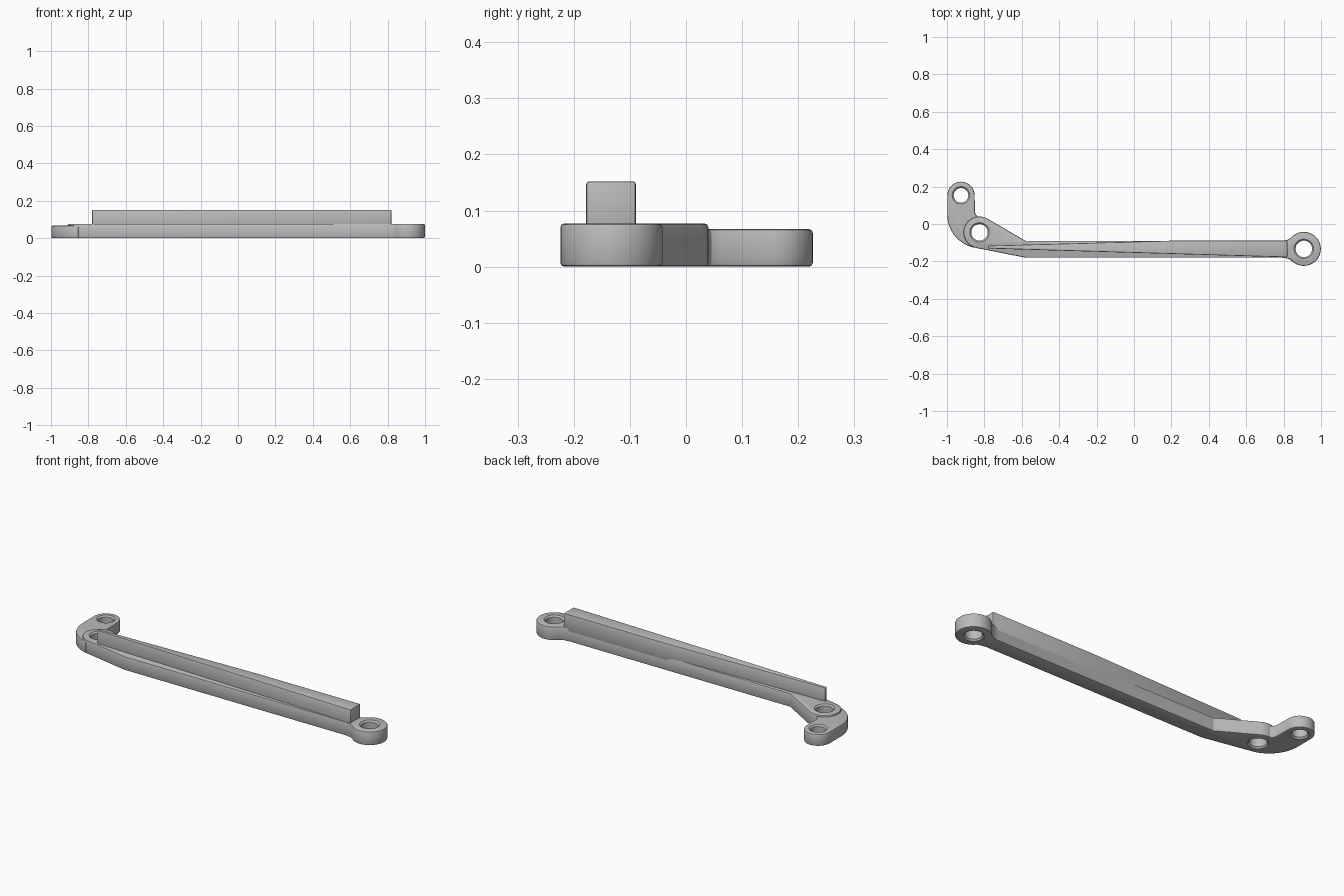
import bpy, bmesh, math

cube = bpy.data.objects.get("Cube")
if cube:
    bpy.data.objects.remove(cube, do_unlink=True)

grey = bpy.data.materials.new("plain_grey")
grey.use_nodes = True
grey.diffuse_color = (0.5, 0.5, 0.5, 1)
grey.node_tree.nodes["Principled BSDF"].inputs["Base Color"].default_value = (0.5, 0.5, 0.5, 1)


def arc(center, radius, start, end, steps=28):
    """Points along an arc, angles in degrees."""
    angles = [math.radians(start + (end - start) * i / steps) for i in range(steps + 1)]
    return [(center[0] + radius * math.cos(a), center[1] + radius * math.sin(a)) for a in angles]


def add_object(name, bm):
    bmesh.ops.recalc_face_normals(bm, faces=bm.faces)
    mesh = bpy.data.meshes.new(name)
    bm.to_mesh(mesh)
    bm.free()
    mesh.materials.append(grey)
    obj = bpy.data.objects.new(name, mesh)
    bpy.context.collection.objects.link(obj)
    return obj


def activate(obj):
    bpy.ops.object.select_all(action='DESELECT')
    obj.select_set(True)
    bpy.context.view_layer.objects.active = obj


def plate(name, outline, bottom, top, chamfer):
    """Extrude a plan outline and chamfer its rims."""
    bm = bmesh.new()
    face = bm.faces.new([bm.verts.new((x, y, bottom)) for x, y in outline])
    result = bmesh.ops.extrude_face_region(bm, geom=[face])
    verts = [g for g in result["geom"] if isinstance(g, bmesh.types.BMVert)]
    bmesh.ops.translate(bm, verts=verts, vec=(0, 0, top - bottom))
    obj = add_object(name, bm)
    bevel = obj.modifiers.new("chamfer", 'BEVEL')
    bevel.width = chamfer
    bevel.segments = 2
    bevel.limit_method = 'ANGLE'
    bevel.angle_limit = math.radians(60)
    bevel.use_clamp_overlap = False
    activate(obj)
    bpy.ops.object.modifier_apply(modifier=bevel.name)
    return obj


def hole_cutter(center, radius, height):
    """Round cutter flared at both ends, so the hole rims come out chamfered."""
    bm = bmesh.new()
    rings = []
    for r, z in ((radius + .018, -.01), (radius, .008), (radius, height - .008), (radius + .018, height + .01)):
        rings.append([bm.verts.new((x, y, z)) for x, y in arc(center, r, 0, 360, 40)[:-1]])
    for low, high in zip(rings, rings[1:]):
        for i in range(len(low)):
            j = (i + 1) % len(low)
            bm.faces.new((low[i], low[j], high[j], high[i]))
    bm.faces.new(rings[0])
    bm.faces.new(rings[-1])
    return add_object("hole_cutter", bm)


def combine(obj, other, operation):
    mod = obj.modifiers.new("combine", 'BOOLEAN')
    mod.operation = operation
    mod.solver = 'EXACT'
    mod.object = other
    other.hide_render = True
    activate(obj)
    bpy.ops.object.modifier_apply(modifier=mod.name)
    bpy.data.objects.remove(other, do_unlink=True)


BOSS = (-.826, -.045)
TIP = (-.925, .153)
EYE = (.908, -.133)
BAR_TOP, ARM_TOP = .077, .067

# Long bar with the pivot boss on one end and the eye on the other
bar_outline = (arc(BOSS, .085, 60, 257) + [(-.58, -.18), (.79, -.18), (.82, -.185)]
               + arc(EYE, .091, -140, 140) + [(.82, -.085), (.79, -.09), (-.58, -.09)])
link = plate("link_body", bar_outline, 0, BAR_TOP, .007)

# Short hooked arm, slightly thinner than the bar
arm_outline = (arc(TIP, .073, 0, 180) + arc((-.818, .05), .18, 180, 258, 18)
               + [(-.8, -.1), (-.78, -.045), (-.79, .01), (-.826, .036), (-.842, .045), (-.85, .06)])
arm = plate("hooked_arm", arm_outline, 0, ARM_TOP, .007)
combine(link, arm, 'UNION')

# Pivot holes
for center, radius, height in ((BOSS, .044, BAR_TOP), (TIP, .039, ARM_TOP), (EYE, .044, BAR_TOP)):
    combine(link, hole_cutter(center, radius, height), 'DIFFERENCE')

# Upright rib on the bar, tapering towards the boss
rib_outline = [(-.78, -.131), (.82, -.178), (.82, -.0895), (.19, -.0895), (-.78, -.116)]
rib = plate("tapered_rib", rib_outline, .055, .152, .005)

for obj in (link, rib):
    activate(obj)
    bpy.ops.object.shade_smooth_by_angle(angle=math.radians(25))
